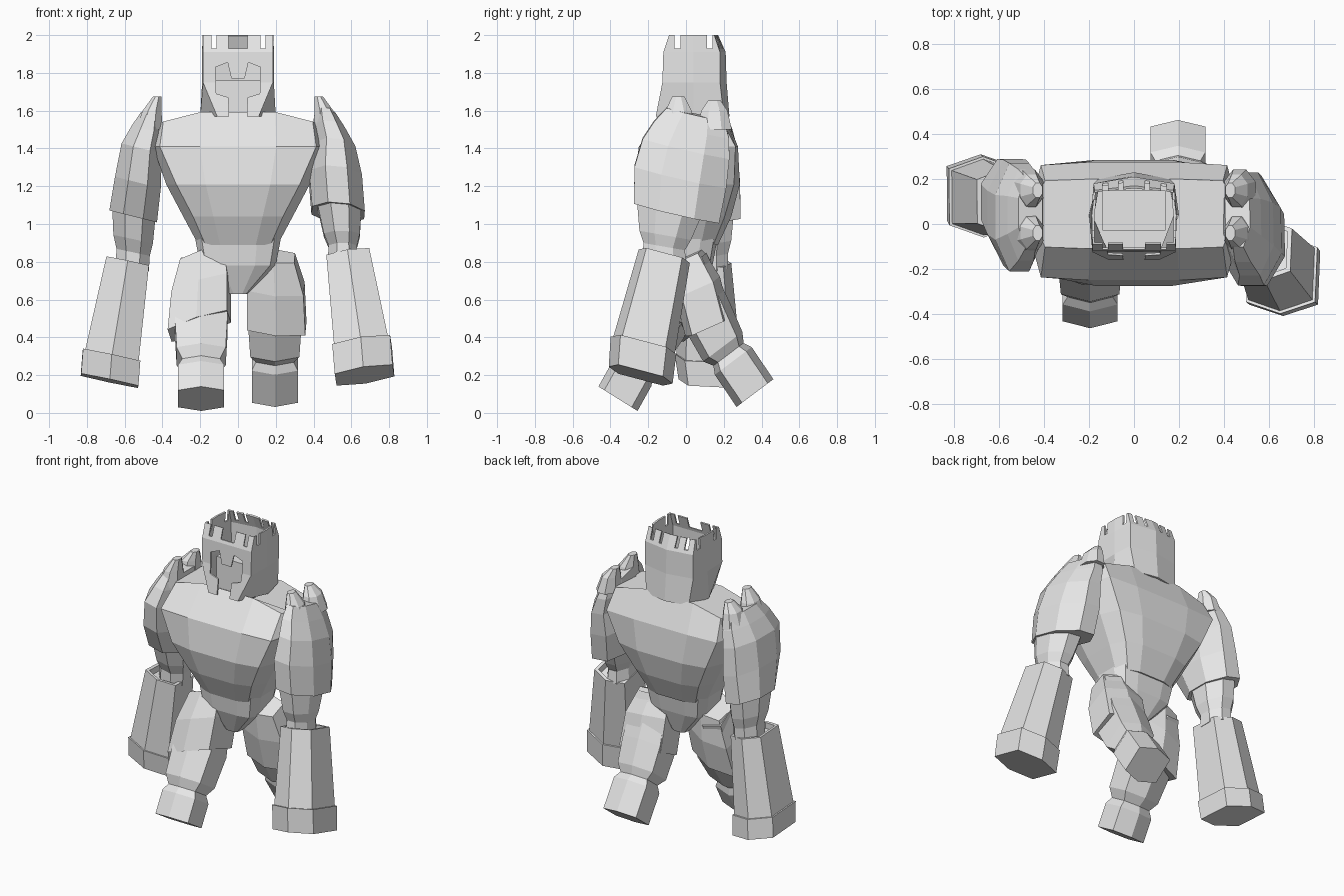
import bpy
import bmesh
from math import cos, sin, radians, tau
from mathutils import Vector, Euler

cube = bpy.data.objects.get("Cube")
if cube:
    bpy.data.objects.remove(cube, do_unlink=True)

stone = bpy.data.materials.new("stone_grey")
stone.use_nodes = True
stone.diffuse_color = (0.8, 0.8, 0.8, 1)
stone.node_tree.nodes["Principled BSDF"].inputs["Base Color"].default_value = (0.8, 0.8, 0.8, 1)


def loft(name, rings, caps=True):
    """Bridge rings of points, listed bottom to top, into a flat-shaded mesh."""
    bm = bmesh.new()
    loops = [[bm.verts.new(p) for p in ring] for ring in rings]
    n = len(loops[0])
    for a, b in zip(loops, loops[1:]):
        for i in range(n):
            j = (i + 1) % n
            bm.faces.new((a[i], a[j], b[j], b[i]))
    if caps:
        bm.faces.new(loops[0])
        bm.faces.new(loops[-1])
    bmesh.ops.recalc_face_normals(bm, faces=bm.faces)
    mesh = bpy.data.meshes.new(name)
    bm.to_mesh(mesh)
    bm.free()
    mesh.materials.append(stone)
    obj = bpy.data.objects.new(name, mesh)
    bpy.context.collection.objects.link(obj)
    return obj


# Limb outlines: a block with pointed front and back, and an octagon
BLOCK = [(0, 1), (-1, 0.7), (-1, -0.7), (0, -1), (1, -0.7), (1, 0.7)]
OCTAGON = [(cos(tau * (i + 0.5) / 8) / cos(tau / 16), sin(tau * (i + 0.5) / 8)) for i in range(8)]


def limb(name, sections, outline=BLOCK, tilt=(0, 0)):
    """Sections are (x, y, z, half width, half depth); tilt leans each ring about x and y."""
    rot = Euler((radians(tilt[0]), radians(tilt[1]), 0)).to_matrix()
    return loft(name, [[Vector((x, y, z)) + rot @ Vector((w * u, d * v, 0)) for u, v in outline]
                       for x, y, z, w, d in sections])


def body_ring(z, hx, front, back, corner, drop=0.0):
    """Chamfered box outline, optionally sagging towards the sides."""
    quarter = [(1, 0.45), (corner, corner + 0.03), (0.45, 1)]
    outline = quarter + [(-x, y) for x, y in reversed(quarter)]
    outline += [(-x, -y) for x, y in outline]
    mid, half = (front + back) / 2, (back - front) / 2
    return [(x * hx, mid + y * half, z - drop * x * x) for x, y in outline]


# Torso and pelvis
loft("torso", [body_ring(0.89, 0.21, -0.16, 0.17, 0.82),
               body_ring(1.04, 0.29, -0.23, 0.24, 0.82),
               body_ring(1.21, 0.38, -0.275, 0.285, 0.86),
               body_ring(1.41, 0.45, -0.25, 0.275, 0.92),
               body_ring(1.61, 0.43, -0.11, 0.20, 0.92, 0.08)])
loft("pelvis", [body_ring(0.63, 0.05, -0.08, 0.09, 0.85),
                body_ring(0.78, 0.2, -0.14, 0.14, 0.85),
                body_ring(0.94, 0.23, -0.16, 0.17, 0.85)])


# Helmet shell with a pointed back and a tapering chin
def helmet_ring(z, front_x, front_y, side_x, back_x, back_y, ridge_y):
    half = [(front_x, front_y), (side_x, 0.04), (back_x, back_y)]
    return ([(x, y, z) for x, y in half] + [(0, ridge_y, z)]
            + [(-x, y, z) for x, y in reversed(half)])


helmet = loft("helmet", [helmet_ring(1.57, 0.11, -0.16, 0.2, 0.16, 0.2, 0.23),
                         helmet_ring(1.75, 0.185, -0.125, 0.19, 0.18, 0.18, 0.215),
                         helmet_ring(1.91, 0.185, -0.12, 0.19, 0.18, 0.18, 0.21),
                         helmet_ring(2.0, 0.185, -0.09, 0.188, 0.175, 0.15, 0.17)], caps=False)
shell = helmet.modifiers.new("thickness", "SOLIDIFY")
shell.thickness = 0.013
shell.offset = -1


def box_rings(x0, x1, y0, y1, z0, z1):
    return [[(x0, y0, z), (x1, y0, z), (x1, y1, z), (x0, y1, z)] for z in (z0, z1)]


# Visor opening and crown slots
half_visor = [(0.035, 1.77), (0.055, 1.855), (0.12, 1.83), (0.115, 1.69), (0.05, 1.67), (0.045, 1.5)]
visor = half_visor + [(-x, z) for x, z in reversed(half_visor)]
cutters = [loft("visor_cutter", [[(x, y, z) for x, z in visor] for y in (-0.3, -0.04)])]
for x0, x1, y0, y1 in [(-0.14, -0.115, -0.3, 0.3), (0.12, 0.145, -0.3, 0.3),
                       (-0.05, 0.05, -0.3, 0), (-0.07, -0.05, 0.05, 0.3), (0.05, 0.07, 0.05, 0.3),
                       (-0.3, 0.3, -0.06, -0.03), (-0.3, 0.3, 0.11, 0.14)]:
    cutters.append(loft("slot_cutter", box_rings(x0, x1, y0, y1, 1.93, 2.1)))
for cutter in cutters:
    cutter.hide_render = True
    cut = helmet.modifiers.new("cut", "BOOLEAN")
    cut.operation = "DIFFERENCE"
    cut.solver = "EXACT"
    cut.object = cutter
bpy.context.view_layer.update()
carved = bpy.data.meshes.new_from_object(helmet.evaluated_get(bpy.context.evaluated_depsgraph_get()))
helmet.modifiers.clear()
helmet.data = carved
for cutter in cutters:
    bpy.data.objects.remove(cutter, do_unlink=True)
loft("neck", box_rings(-0.14, 0.14, -0.03, 0.15, 1.55, 1.76))

# Arms: the left one swings forward, the right one hangs back
limb("left_pauldron", [(0.53, -0.05, 1.06, 0.14, 0.25), (0.515, -0.03, 1.25, 0.14, 0.27),
                       (0.51, 0.0, 1.4, 0.11, 0.255), (0.48, 0.03, 1.5, 0.085, 0.22),
                       (0.46, 0.05, 1.58, 0.055, 0.17)], OCTAGON, (-13, 5))
limb("right_pauldron", [(-0.555, 0.1, 1.04, 0.13, 0.205), (-0.53, 0.05, 1.22, 0.125, 0.255),
                        (-0.51, 0.03, 1.4, 0.11, 0.26), (-0.48, 0.04, 1.5, 0.085, 0.22),
                        (-0.46, 0.05, 1.58, 0.055, 0.17)], OCTAGON, (0, 14))
limb("left_upper_arm", [(0.555, -0.115, 0.8, 0.08, 0.13), (0.555, -0.115, 0.88, 0.075, 0.12),
                        (0.55, -0.11, 0.94, 0.095, 0.15), (0.535, -0.08, 1.12, 0.12, 0.2)],
     OCTAGON, (-10, 0))
limb("right_upper_arm", [(-0.56, 0.12, 0.77, 0.09, 0.11), (-0.555, 0.12, 0.85, 0.09, 0.11),
                         (-0.555, 0.11, 0.92, 0.107, 0.14), (-0.55, 0.09, 1.1, 0.12, 0.18)],
     OCTAGON, (0, 12))


# Forearms have a hollow cuff at the elbow; heavier fists close the end
def forearm(label, fist, wrist, elbow, tilt):
    x, y, z = elbow
    limb(f"{label}_forearm", [(*wrist, 0.145, 0.17), (x, y, z, 0.115, 0.14),
                              (x, y, z, 0.095, 0.12), (x, y, z - 0.04, 0.095, 0.12)], tilt=tilt)
    wx, wy, wz = wrist
    limb(f"{label}_fist", [(*fist, 0.155, 0.175), (wx, wy, wz + 0.012, 0.155, 0.18)], tilt=tilt)


forearm("left", (0.67, -0.24, 0.2), (0.657, -0.225, 0.345), (0.585, -0.115, 0.83), (-15, -9))
forearm("right", (-0.68, 0.135, 0.17), (-0.67, 0.12, 0.29), (-0.585, 0.1, 0.8), (-3, 12))

# Pointed crests standing on the inner edge of the pauldrons
for side, label in ((1, "left"), (-1, "right")):
    for part, y, top in (("front", -0.04, 1.675), ("back", 0.15, 1.655)):
        limb(f"{label}_{part}_crest", [(side * 0.47, y, 1.5, 0.07, 0.1),
                                       (side * 0.455, y, 1.6, 0.05, 0.075),
                                       (side * 0.428, y, top, 0.022, 0.035)], OCTAGON)


# Legs: the right one steps forward, the left one trails
def leg(label, x, points, tilt):
    widths = (0.122, 0.122, 0.1, 0.13, 0.14, 0.11)
    limb(f"{label}_leg", [(x, y, z, w, w) for (y, z), w in zip(points, widths)], tilt=(tilt, 0))


leg("right", -0.195, [(-0.36, 0.075), (-0.285, 0.21), (-0.265, 0.25), (-0.235, 0.3),
                      (-0.13, 0.47), (0, 0.78)], -32)
leg("left", 0.195, [(0.365, 0.105), (0.25, 0.275), (0.225, 0.31), (0.195, 0.35),
                    (0.12, 0.5), (0.02, 0.78)], 37)
limb("right_thigh_plate", [(-0.205, -0.12, 0.46, 0.165, 0.16), (-0.195, -0.06, 0.66, 0.155, 0.155),
                           (-0.185, -0.01, 0.83, 0.12, 0.11)], tilt=(-18, -18))
limb("left_thigh_plate", [(0.205, 0.115, 0.46, 0.155, 0.13), (0.2, 0.06, 0.67, 0.15, 0.13),
                          (0.19, 0.005, 0.83, 0.11, 0.09)], tilt=(24, 5))
